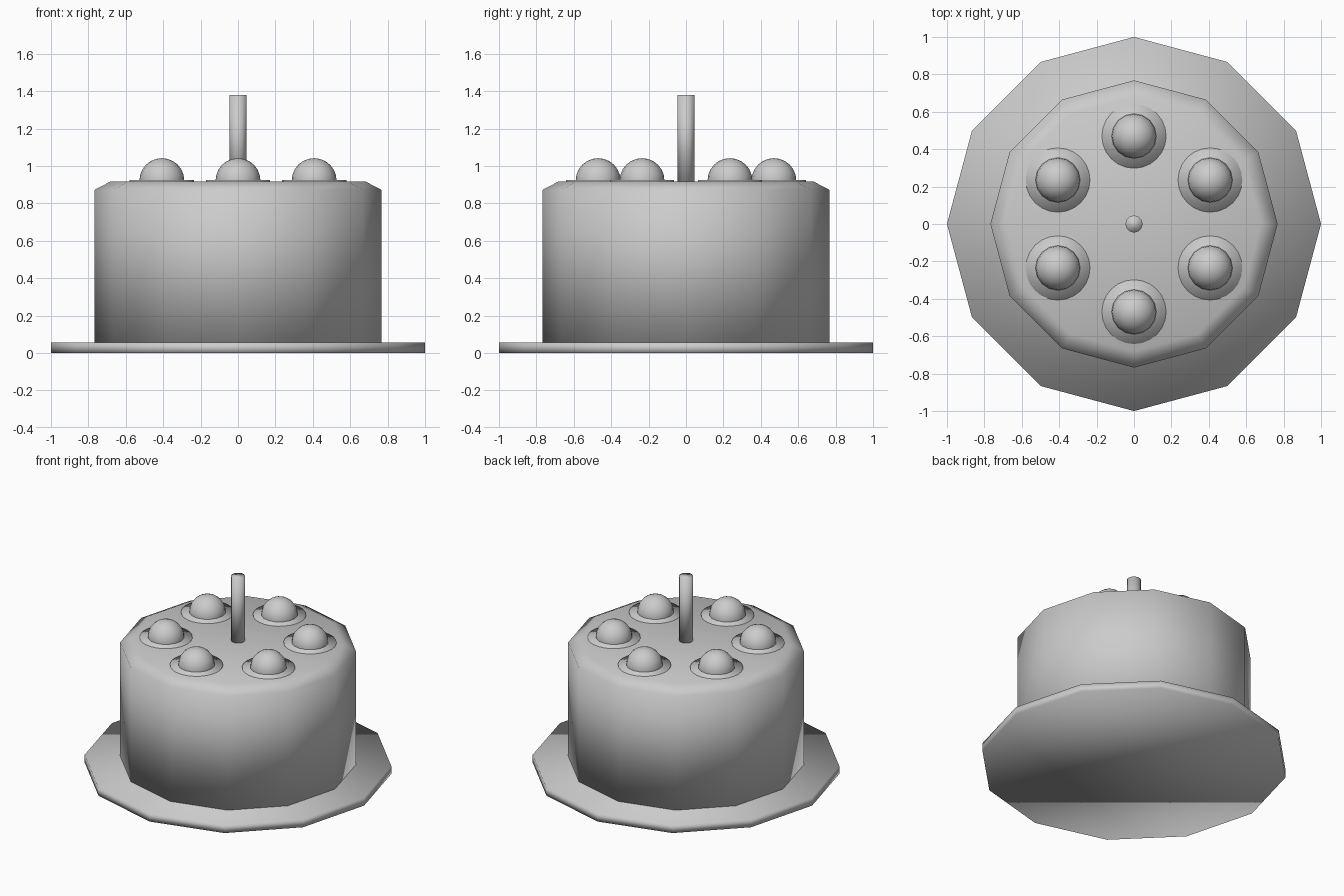
import bpy, bmesh
from math import cos, sin, pi, radians

if "Cube" in bpy.data.objects:
    bpy.data.objects.remove(bpy.data.objects["Cube"])


def lathe(name, profile, sides, loc=(0, 0, 0)):
    """Stack polygon rings (radius, z), cap both ends, shade smooth."""
    bm = bmesh.new()
    rings = [[bm.verts.new((r * cos(2 * pi * i / sides), r * sin(2 * pi * i / sides), z))
              for i in range(sides)] for r, z in profile]
    for a, b in zip(rings, rings[1:]):
        for i in range(sides):
            j = (i + 1) % sides
            bm.faces.new((a[i], a[j], b[j], b[i]))
    bm.faces.new(rings[0][::-1])
    bm.faces.new(rings[-1])
    return finish(name, bm, loc)


def finish(name, bm, loc):
    for f in bm.faces:
        f.smooth = True
    mesh = bpy.data.meshes.new(name)
    bm.to_mesh(mesh)
    bm.free()
    obj = bpy.data.objects.new(name, mesh)
    obj.location = loc
    bpy.context.collection.objects.link(obj)
    return obj


# Plate and chamfered cake body, both twelve-sided
lathe("plate", [(1.0, 0), (1.0, 0.056)], 12)
lathe("cake", [(0.768, 0.05), (0.768, 0.872), (0.68, 0.918)], 12)

# Candle in the middle
lathe("candle", [(0.046, 0.91), (0.046, 1.38)], 12)

# Six berries, each on a thin disc of cream
for k in range(6):
    a = radians(30 + 60 * k)
    x, y = 0.47 * cos(a), 0.47 * sin(a)
    lathe(f"cream_{k + 1}", [(0.172, 0.90), (0.172, 0.924)], 24, (x, y, 0))
    bm = bmesh.new()
    bmesh.ops.create_uvsphere(bm, u_segments=16, v_segments=12, radius=0.12)
    finish(f"berry_{k + 1}", bm, (x, y, 0.922))
